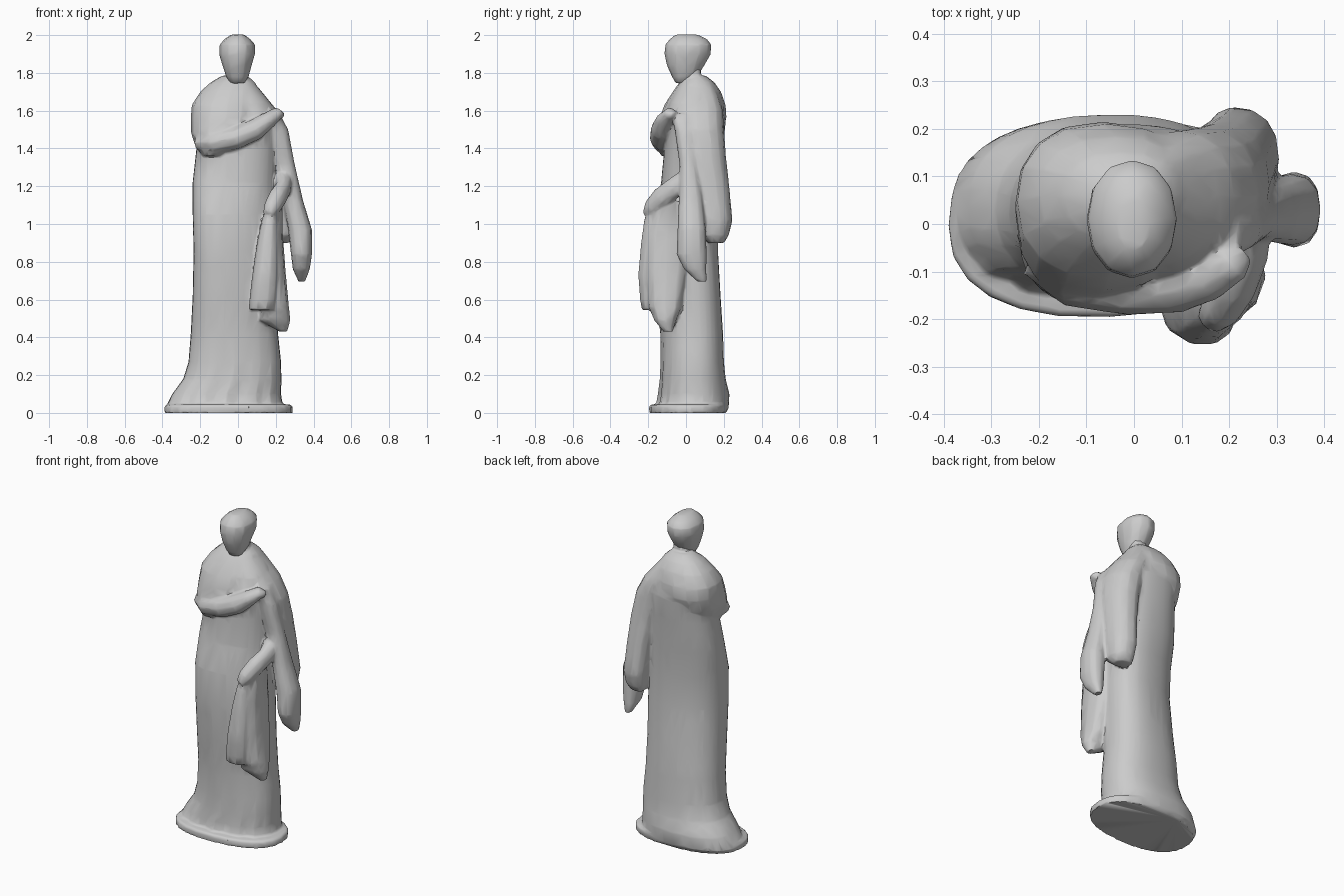
import bpy, bmesh, math
from mathutils import Vector


def skin(name, rings):
    """Bridge closed rings of points into a capped solid."""
    bm = bmesh.new()
    loops = [[bm.verts.new(p) for p in r] for r in rings]
    n = len(loops[0])
    for a, b in zip(loops, loops[1:]):
        for i in range(n):
            j = (i + 1) % n
            bm.faces.new((a[i], a[j], b[j], b[i]))
    bm.faces.new(loops[0][::-1])
    bm.faces.new(loops[-1])
    bmesh.ops.recalc_face_normals(bm, faces=bm.faces)
    me = bpy.data.meshes.new(name)
    bm.to_mesh(me)
    bm.free()
    ob = bpy.data.objects.new(name, me)
    bpy.context.collection.objects.link(ob)
    return ob


def stack(name, levels, n=16, power=0.85, skew=0.0, folds=None):
    """Stack of horizontal ovals: (z, x_min, x_max, y_min, y_max[, skew])."""
    rings = []
    for z, x0, x1, y0, y1, *own in levels:
        k = own[0] if own else skew
        ring = []
        for i in range(n):
            t = 2 * math.pi * i / n
            c, s = math.cos(t), math.sin(t)
            c = math.copysign(abs(c) ** power, c)
            s = math.copysign(abs(s) ** power, s)
            f = 1 - (folds(t, z) if folds else 0)
            x = (x1 - x0) / 2 * c * f
            y = (y1 - y0) / 2 * s * f + k * x
            ring.append(((x0 + x1) / 2 + x, (y0 + y1) / 2 + y, z))
        rings.append(ring)
    return skin(name, rings)


def limb(name, path, n=10):
    """Tube along (x, y, z, half_height, half_depth)."""
    pts = [Vector(p[:3]) for p in path]
    rings = []
    for i, p in enumerate(path):
        d = (pts[min(i + 1, len(pts) - 1)] - pts[max(i - 1, 0)]).normalized()
        side = d.cross(Vector((0, 0, 1))).normalized()
        up = side.cross(d)
        rings.append([pts[i] + up * p[3] * math.sin(2 * math.pi * k / n)
                      + side * p[4] * math.cos(2 * math.pi * k / n) for k in range(n)])
    return skin(name, rings)


def fuse(name, parts):
    """Melt overlapping parts into one carved surface with coarse facets."""
    bpy.ops.object.select_all(action='DESELECT')
    for p in parts:
        p.select_set(True)
    ob = parts[0]
    bpy.context.view_layer.objects.active = ob
    bpy.ops.object.join()
    ob.name = ob.data.name = name
    m = ob.modifiers.new("melt", 'REMESH')
    m.mode, m.voxel_size = 'VOXEL', .008
    m = ob.modifiers.new("soften", 'SMOOTH')
    m.factor, m.iterations = .5, 2
    m = ob.modifiers.new("facets", 'DECIMATE')
    m.ratio = .05
    for mod in list(ob.modifiers):
        bpy.ops.object.modifier_apply(modifier=mod.name)
    bpy.ops.object.shade_smooth_by_angle(angle=math.radians(40))


def hem_folds(t, z):
    front = max(0, -math.sin(t)) ** 2
    return .14 * front * max(0, 1 - z / .32) * (.5 + .5 * math.cos(t * 14))


# Plinth under the trailing hem
plinth = stack("plinth", [(0, -.39, .29, -.195, .215), (.035, -.39, .29, -.195, .22),
                          (.045, -.375, .275, -.185, .22)], n=24, skew=.04)

# Long gown
gown = stack("gown", [
    (.02, -.388, .24, -.165, .225, .02), (.10, -.348, .228, -.15, .23, .02),
    (.18, -.29, .23, -.14, .21, .03), (.27, -.262, .228, -.135, .20, .05),
    (.42, -.25, .212, -.135, .195, .06), (.62, -.24, .205, -.155, .18, .1),
    (.85, -.235, .205, -.17, .165, .14), (1.05, -.24, .20, -.165, .165, .13),
    (1.22, -.24, .20, -.13, .18, .07), (1.40, -.22, .205, -.115, .195, 0),
    (1.54, -.21, .215, -.115, .21, -.04), (1.64, -.18, .175, -.09, .195, -.05),
    (1.72, -.13, .11, -.05, .16), (1.78, -.06, .05, -.01, .11)],
    n=36, folds=hem_folds)

# Shawl over the bent arm and shoulders
shawl = stack("shawl", [
    (1.36, -.19, -.07, -.13, .05), (1.41, -.225, .00, -.16, .12),
    (1.48, -.248, .07, -.155, .18), (1.56, -.25, .12, -.14, .215),
    (1.63, -.245, .13, -.115, .21), (1.70, -.20, .12, -.07, .185),
    (1.75, -.145, .09, -.035, .15), (1.785, -.085, .05, .01, .105)])

# Arm folded across the chest
crossed_arm = limb("crossed_arm", [
    (-.19, -.05, 1.43, .05, .07), (-.12, -.11, 1.43, .062, .068),
    (-.01, -.13, 1.455, .06, .062), (.09, -.125, 1.50, .058, .062),
    (.16, -.11, 1.55, .045, .05), (.21, -.08, 1.585, .033, .04),
    (.23, -.06, 1.575, .018, .025)])

# Wide sleeve behind the lowered arm
back_sleeve = stack("back_sleeve", [
    (.90, .17, .27, .12, .20), (.94, .16, .295, .07, .225),
    (1.02, .15, .305, .05, .245), (1.20, .13, .295, .01, .228),
    (1.36, .10, .285, -.02, .21), (1.50, .06, .262, -.05, .20),
    (1.60, .02, .21, -.06, .195), (1.68, 0, .14, -.03, .17),
    (1.74, 0, .09, 0, .14)], n=14, skew=-.15)

# Long hanging lobe of the sleeve
hanging_sleeve = stack("hanging_sleeve", [
    (.695, .32, .355, .06, .11), (.76, .29, .38, -.01, .108),
    (.84, .28, .392, -.05, .11), (.97, .265, .392, -.045, .105),
    (1.13, .235, .343, -.038, .09), (1.32, .19, .30, -.035, .065),
    (1.50, .15, .266, -.06, .05), (1.585, .15, .22, -.08, .04)], n=12)

# Lowered forearm and hand gathering the cloth
forearm = limb("lowered_forearm", [
    (.24, .00, 1.24, .05, .05), (.24, -.065, 1.19, .055, .042),
    (.21, -.13, 1.14, .055, .048), (.18, -.18, 1.085, .048, .044),
    (.16, -.205, 1.05, .025, .03)])

# Gathered cloth falling from the hand, in two folds
front_fold = stack("front_cloth_fold", [
    (.545, .055, .195, -.235, -.12), (.60, .06, .205, -.245, -.12),
    (.73, .075, .215, -.255, -.11), (.90, .10, .215, -.24, -.10),
    (1.02, .125, .21, -.223, -.10), (1.10, .15, .21, -.20, -.11)], n=10)
side_fold = stack("side_cloth_fold", [
    (.43, .22, .26, -.12, -.07), (.49, .11, .278, -.17, -.05),
    (.56, .12, .27, -.20, -.02), (.75, .15, .252, -.21, 0),
    (.95, .16, .237, -.20, 0), (1.12, .18, .235, -.15, -.02)], n=10)

# Neck and head
neck = stack("neck", [(1.66, -.085, .085, -.06, .11), (1.73, -.06, .065, -.025, .09),
                      (1.80, -.052, .052, -.01, .08), (1.84, -.05, .05, -.02, .08)], n=10)
head = stack("head", [
    (1.745, -.04, .035, -.055, .015), (1.78, -.063, .056, -.075, .06),
    (1.84, -.083, .073, -.102, .098), (1.90, -.10, .09, -.115, .132),
    (1.95, -.097, .09, -.11, .135), (1.98, -.07, .064, -.085, .11),
    (2.003, -.035, .033, -.055, .06)], n=12, power=.95)

fuse("robed_body", [gown, plinth, shawl, crossed_arm, back_sleeve, hanging_sleeve,
                    forearm, front_fold, side_fold, neck])
fuse("head", [head])
